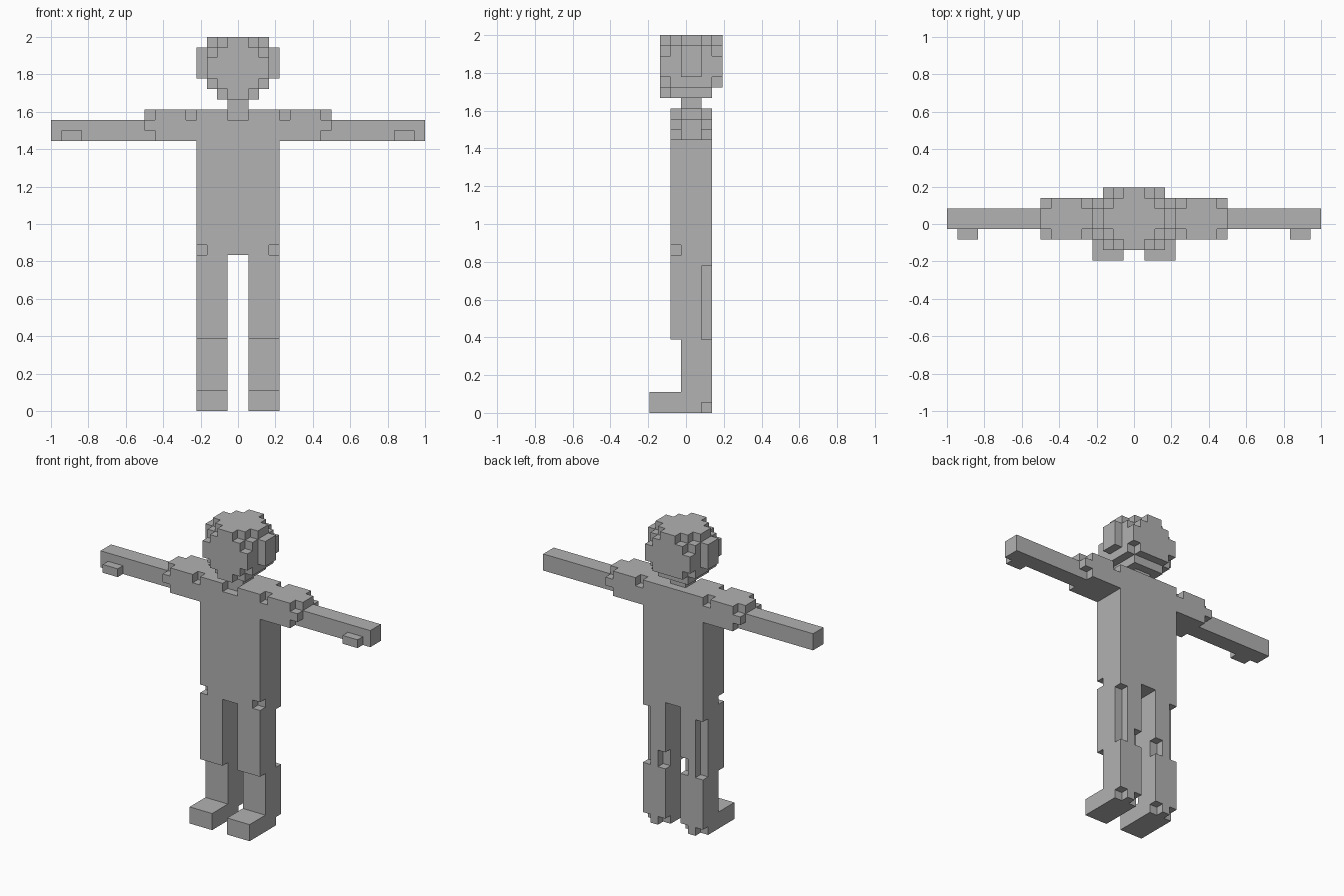
import bpy, bmesh, math
from itertools import product
from mathutils import Vector

if "Cube" in bpy.data.objects:
    bpy.data.objects.remove(bpy.data.objects["Cube"])

U = 1 / 18          # one cube cell
Y0 = 3.5            # centres the seven cells of depth

grey = bpy.data.materials.new("light_grey")
grey.diffuse_color = (0.445, 0.445, 0.445, 1)
grey.use_nodes = True
grey.node_tree.nodes["Principled BSDF"].inputs["Base Color"].default_value = grey.diffuse_color


def box(x0, x1, y0, y1, z0, z1):
    """All cells in a block, given by its cell bounds."""
    return set(product(range(x0, x1), range(y0, y1), range(z0, z1)))


def mirror(cells):
    """The same cells on the other side of x = 0."""
    return {(-1 - x, y, z) for x, y, z in cells}


# Head: a cube with stepped corners, a narrower chin and two ears
def mid(v):
    return int(abs(v + 0.5))


head = {(x, y, z) for x, y, z in box(-3, 3, 1, 7, 30, 36)
        if mid(x) + mid(y - 4) + mid(z - 33) <= 4}
head -= {c for c in head if c[2] == 30 and (mid(c[0]) == 2 or c[1] == 6)}
ear = box(3, 4, 3, 5, 32, 35)

# Neck and torso, with a collar notch and hip notches
neck = box(-1, 1, 3, 5, 29, 30)
hip = box(3, 4, 2, 3, 15, 16)
torso = box(-4, 4, 2, 6, 15, 29) - box(-1, 1, 2, 3, 28, 29) - hip - mirror(hip)

# Shoulder with nicked corners
shoulder = box(4, 9, 2, 6, 26, 29)
for y in (2, 5):
    shoulder -= {(4, y, 28), (8, y, 28), (8, y, 26)}

# Arm and thumb
arm = box(9, 18, 3, 5, 26, 28)
thumb = box(15, 17, 2, 3, 26, 27)

# Leg: thigh with a rear outer groove and an inner knee notch, shin, foot
thigh = box(1, 4, 2, 6, 7, 15) - box(3, 4, 5, 6, 7, 14) - box(1, 2, 5, 6, 7, 9)
shin = box(1, 4, 3, 6, 2, 7)
foot = box(1, 4, 0, 6, 0, 2) - {(1, 5, 0), (3, 5, 0)}

parts = {"head": head, "neck": neck, "torso": torso}
for name, cells in (("ear", ear), ("shoulder", shoulder), ("arm", arm),
                    ("thumb", thumb), ("thigh", thigh), ("shin", shin),
                    ("foot", foot)):
    parts["right_" + name] = cells
    parts["left_" + name] = mirror(cells)
solid = set().union(*parts.values())


def build(name, cells):
    """Skin the outer sides of the cells and merge them into flat faces."""
    bm = bmesh.new()
    for cell in cells:
        for axis, side in product(range(3), (0, 1)):
            near = list(cell)
            near[axis] += 2 * side - 1
            if tuple(near) in solid:
                continue
            a, b = (axis + 1) % 3, (axis + 2) % 3
            ring = []
            for i, j in ((0, 0), (1, 0), (1, 1), (0, 1)):
                p = Vector(cell)
                p[axis] += side
                p[a] += i
                p[b] += j
                ring.append(bm.verts.new(((p.x) * U, (p.y - Y0) * U, p.z * U)))
            bm.faces.new(ring if side else ring[::-1])
    bmesh.ops.remove_doubles(bm, verts=bm.verts[:], dist=0.001)
    bmesh.ops.dissolve_limit(bm, angle_limit=math.radians(1),
                             verts=bm.verts[:], edges=bm.edges[:])
    mesh = bpy.data.meshes.new(name)
    bm.to_mesh(mesh)
    bm.free()
    mesh.materials.append(grey)
    bpy.context.collection.objects.link(bpy.data.objects.new(name, mesh))


for name, cells in parts.items():
    build(name, cells)
